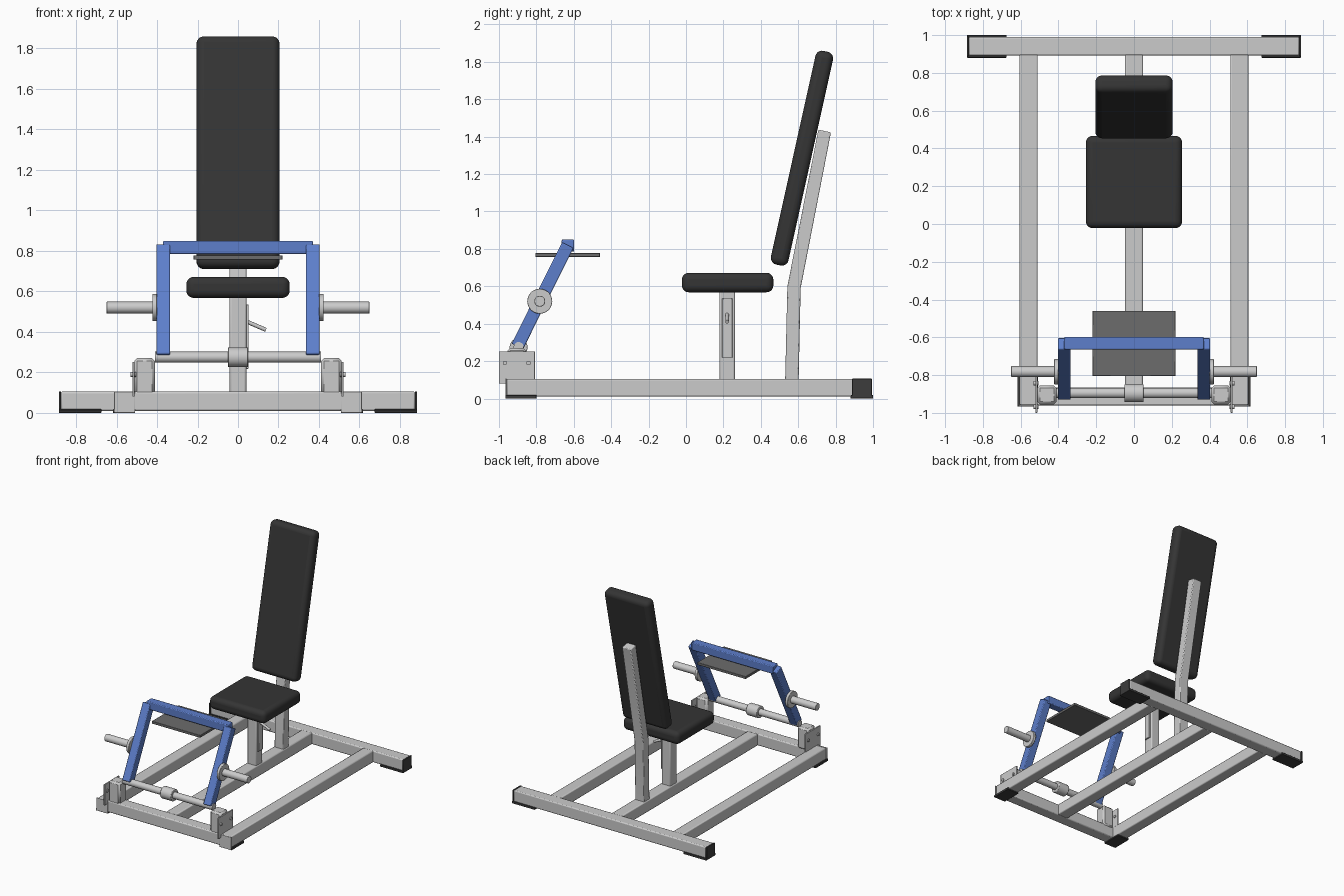
import bpy, bmesh
from math import radians, atan2
from mathutils import Vector, Matrix

if "Cube" in bpy.data.objects:
    bpy.data.objects.remove(bpy.data.objects["Cube"])


def material(name, r, g, b):
    m = bpy.data.materials.new(name)
    m.diffuse_color = (r, g, b, 1)
    m.use_nodes = True
    m.node_tree.nodes["Principled BSDF"].inputs["Base Color"].default_value = m.diffuse_color
    return m


BLACK = material("black_padding", 0.035, 0.035, 0.035)
RUBBER = material("dark_rubber", 0.045, 0.045, 0.045)
BLUE = material("blue_paint", 0.11, 0.21, 0.60)
PLATE = material("dark_steel", 0.15, 0.15, 0.15)


def finish(ob, mat=None, bevel=0, segs=2):
    if mat:
        ob.data.materials.append(mat)
    if bevel:
        b = ob.modifiers.new("Bevel", "BEVEL")
        b.width, b.segments, b.limit_method = bevel, segs, 'ANGLE'
    bpy.ops.object.select_all(action='DESELECT')
    ob.select_set(True)
    bpy.context.view_layer.objects.active = ob
    bpy.ops.object.shade_smooth_by_angle(angle=radians(35))
    return ob


def new_object(name, bm):
    bmesh.ops.recalc_face_normals(bm, faces=bm.faces)
    me = bpy.data.meshes.new(name)
    bm.to_mesh(me)
    bm.free()
    ob = bpy.data.objects.new(name, me)
    bpy.context.collection.objects.link(ob)
    return ob


def box(name, x, y, z, mat=None, bevel=0.008, segs=2, tilt=0):
    """Box from (min, max) ranges, tilted about its own x axis."""
    bm = bmesh.new()
    size = [r[1] - r[0] for r in (x, y, z)]
    bmesh.ops.create_cube(bm, size=1, matrix=Matrix.Diagonal((*size, 1)))
    ob = new_object(name, bm)
    ob.location = [(r[0] + r[1]) / 2 for r in (x, y, z)]
    ob.rotation_euler.x = tilt
    return finish(ob, mat, bevel, segs)


def rod(name, a, b, r, mat=None, bevel=0, verts=32):
    a, b = Vector(a), Vector(b)
    d = b - a
    bm = bmesh.new()
    bmesh.ops.create_cone(bm, cap_ends=True, segments=verts, radius1=r, radius2=r, depth=d.length)
    ob = new_object(name, bm)
    ob.location = (a + b) / 2
    ob.rotation_euler = d.to_track_quat('Z', 'Y').to_euler()
    return finish(ob, mat, bevel)


def side_profile(name, pts, x0, x1, mat=None, bevel=0.006):
    """Extrude a (y, z) outline along x."""
    bm = bmesh.new()
    f = bm.faces.new([bm.verts.new((x0, y, z)) for y, z in pts])
    ext = bmesh.ops.extrude_face_region(bm, geom=[f])
    bmesh.ops.translate(bm, vec=(x1 - x0, 0, 0),
                        verts=[v for v in ext["geom"] if isinstance(v, bmesh.types.BMVert)])
    return finish(new_object(name, bm), mat, bevel)


def sides(s, a, b):
    return (a, b) if s > 0 else (-b, -a)


# base frame
FZ = (0.01, 0.105)
box("rear_beam", (-0.875, 0.875), (0.892, 0.99), FZ)
box("front_beam", (-0.52, 0.52), (-0.96, -0.865), FZ)
box("centre_rail", (-0.048, 0.048), (-0.87, 0.90), FZ)

for s, side in ((1, "right"), (-1, "left")):
    box(f"{side}_rail", sides(s, 0.51, 0.605), (-0.96, 0.90), FZ)

    # rubber feet: sole, side lips and end cap
    X = sides(s, 0.675, 0.885)
    box(f"{side}_rear_foot", X, (0.88, 1.0), (0, 0.012), RUBBER, 0.003)
    for n, y in enumerate(((0.882, 0.892), (0.99, 1.0))):
        box(f"{side}_rear_foot_lip_{n}", X, y, (0, 0.018), RUBBER, 0.002)
    box(f"{side}_rear_end_cap", sides(s, 0.874, 0.885), (0.888, 0.994), (0, 0.106), RUBBER, 0.003)
    box(f"{side}_front_foot", sides(s, 0.508, 0.618), (-0.965, -0.80), (0, 0.012), RUBBER, 0.003)
    box(f"{side}_front_foot_lip", sides(s, 0.605, 0.618), (-0.965, -0.80), (0, 0.018), RUBBER, 0.002)
    box(f"{side}_front_end_cap", sides(s, 0.508, 0.612), (-0.966, -0.958), (0, 0.106), None, 0.003)

    # pivot post with mounting plate and bolts
    box(f"{side}_pivot_post", sides(s, 0.41, 0.512), (-0.955, -0.855), (0.09, 0.27), None, 0.014, 1)
    box(f"{side}_mount_plate", sides(s, 0.512, 0.522), (-1.0, -0.808), (0.08, 0.252), None, 0.002)
    for n, y in enumerate((-0.968, -0.842)):
        rod(f"{side}_plate_bolt_{n}", (s * 0.505, y, 0.19), (s * 0.531, y, 0.19), 0.012, None, 0, 12)

    # swinging press arm
    lo, hi = Vector((-0.902, 0.278)), Vector((-0.632, 0.82))
    d = hi - lo
    c = (lo + hi) / 2
    box(f"{side}_press_arm", sides(s, 0.335, 0.403), (c.x - 0.034, c.x + 0.034),
        (c.y - d.length / 2, c.y + d.length / 2), BLUE, 0.006, 2, -atan2(d.x, d.y))

    # weight peg and collar
    rod(f"{side}_weight_peg", (s * 0.39, -0.782, 0.52), (s * 0.65, -0.782, 0.52), 0.029, None, 0.003)
    rod(f"{side}_peg_collar", (s * 0.40, -0.782, 0.52), (s * 0.423, -0.782, 0.52), 0.067, None, 0.003)

# press arm axle, hub, crossbar and foot plate
rod("pivot_axle", (-0.41, -0.895, 0.275), (0.41, -0.895, 0.275), 0.027)
rod("pivot_hub", (-0.05, -0.895, 0.275), (0.05, -0.895, 0.275), 0.048, None, 0.004)
box("press_crossbar", (-0.37, 0.37), (-0.665, -0.598), (0.785, 0.85), BLUE, 0.006)
box("foot_plate", (-0.22, 0.22), (-0.805, -0.46), (0.757, 0.778), PLATE, 0.003)

# seat, its post and the height lever
box("seat_pad", (-0.255, 0.255), (-0.022, 0.467), (0.568, 0.672), BLACK, 0.036, 5)
box("seat_post", (-0.041, 0.041), (0.178, 0.262), (0.09, 0.58))
box("seat_post_side_plate", (0.038, 0.053), (0.193, 0.248), (0.218, 0.535), None, 0.003)
rod("seat_lever", (0.045, 0.22, 0.45), (0.138, 0.22, 0.41), 0.01, None, 0, 12)

# backrest and its bent post
box("backrest_pad", (-0.205, 0.205), (0.572, 0.668), (0.70, 1.87), BLACK, 0.036, 5, radians(-12.5))
side_profile("backrest_post",
             [(0.53, 0.09), (0.602, 0.09), (0.613, 0.59), (0.775, 1.423), (0.708, 1.437), (0.542, 0.60)],
             -0.041, 0.041)
